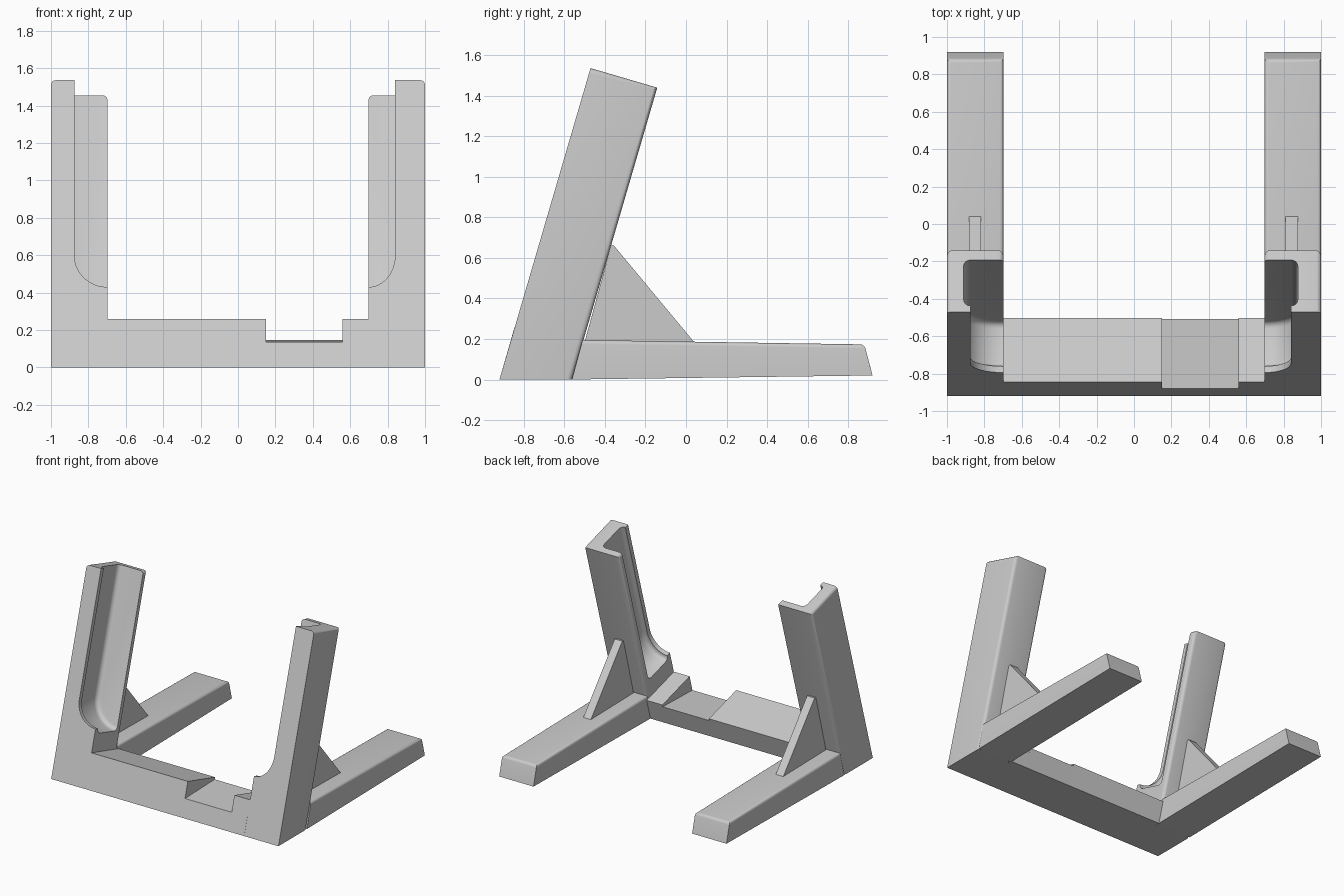
import bpy, bmesh, math
from mathutils import Vector

cube = bpy.data.objects.get("Cube")
if cube:
    bpy.data.objects.remove(cube, do_unlink=True)

grey = bpy.data.materials.new("light grey plastic")
grey.use_nodes = True
grey.diffuse_color = (0.6, 0.6, 0.6, 1)
grey.node_tree.nodes["Principled BSDF"].inputs["Base Color"].default_value = (0.6, 0.6, 0.6, 1)

LEAN = math.radians(16.3)
FRONT, DEPTH, LENGTH = -0.92, 0.343, 1.6
INNER = 0.698


def leaned(x, depth, along):
    """Point in the leaning frame of the posts, from the front bottom edge."""
    return Vector((x,
                   FRONT + depth * math.cos(LEAN) + along * math.sin(LEAN),
                   along * math.cos(LEAN) - depth * math.sin(LEAN)))


def prism(name, start, end, radius=0, rounded=None):
    """Solid between two matching outlines, with chosen edges rounded."""
    bm = bmesh.new()
    a = [bm.verts.new(p) for p in start]
    b = [bm.verts.new(p) for p in end]
    bm.faces.new(a)
    bm.faces.new(b[::-1])
    n = len(a)
    for i in range(n):
        j = (i + 1) % n
        bm.faces.new((a[j], a[i], b[i], b[j]))
    bmesh.ops.recalc_face_normals(bm, faces=bm.faces)
    if rounded:
        edges = [e for e in bm.edges if rounded(*(v.co for v in e.verts))]
        bmesh.ops.bevel(bm, geom=edges, offset=radius, segments=4,
                        profile=0.5, affect='EDGES', clamp_overlap=True)
    mesh = bpy.data.meshes.new(name)
    bm.to_mesh(mesh)
    bm.free()
    mesh.materials.append(grey)
    obj = bpy.data.objects.new(name, mesh)
    bpy.context.collection.objects.link(obj)
    return obj


def side_prism(name, profile, x0, x1, radius=0, rounded=None):
    return prism(name, [(x0, y, z) for y, z in profile],
                 [(x1, y, z) for y, z in profile], radius, rounded)


def activate(obj):
    bpy.ops.object.select_all(action='DESELECT')
    obj.select_set(True)
    bpy.context.view_layer.objects.active = obj


def smooth(obj):
    activate(obj)
    bpy.ops.object.shade_smooth_by_angle(angle=math.radians(35))


def cut(obj, cutter):
    cutter.hide_render = True
    activate(obj)
    mod = obj.modifiers.new("pocket", 'BOOLEAN')
    mod.operation = 'DIFFERENCE'
    mod.solver = 'EXACT'
    mod.object = cutter
    bpy.ops.object.modifier_apply(modifier=mod.name)
    bpy.data.objects.remove(cutter, do_unlink=True)


def pocket(name, side, wall, grow, d0, d1, radius=0):
    """Channel cutter: open to the top and inside, with a curved lower corner."""
    rx, rz, centre = wall - INNER + grow, 0.177 + grow, 0.625
    outline = [(0.5, 1.8), (0.5, centre - rz)]
    for i in range(17):
        t = math.radians(90) * i / 16
        outline.append((INNER + rx * math.sin(t), centre - rz * math.cos(t)))
    outline.append((wall + grow, 1.8))
    ends = [[leaned(side * x, d, s) for x, s in outline] for d in (d0, d1)]

    def depth(p):
        return (p.y - FRONT) * math.cos(LEAN) - p.z * math.sin(LEAN)

    def rim(p, q):
        return any(abs(depth(p) - d) < 1e-4 and abs(depth(q) - d) < 1e-4 for d in (d0, d1))
    return prism(name, ends[0], ends[1], radius, rim if radius else None)


# Leaning profile shared by the posts
corners = [leaned(0, 0, 0), leaned(0, 0, LENGTH), leaned(0, DEPTH, LENGTH)]
base_back = FRONT + DEPTH / math.cos(LEAN)
post_profile = [(p.y, p.z) for p in corners] + [(base_back, 0)]


def post_edge(p, q):
    high = min(p.z, q.z) > 1
    along_x = abs(p.x - q.x) > 0.1
    on_back = abs(p.z - q.z) > 1 and max(p.y, q.y) > -0.3
    return (high and not along_x) or on_back


def foot_edge(p, q):
    return min(p.z, q.z) > 0.1 and max(p.y, q.y) > 0.5


foot_profile = [(base_back, 0), (-0.51, 0.195), (0.88, 0.173), (0.92, 0.02)]
brace_profile = [(-0.37, 0.66), (-0.355, 0.66), (0.04, 0.185), (-0.5, 0.185)]

for side, label, wall, brace_x in ((1, "left", 0.84, 0.843), (-1, "right", 0.875, 0.85)):
    x0, x1 = side * INNER, side

    # Post with an undercut channel
    post = side_prism(label + "_post", post_profile, x0, x1, 0.025, post_edge)
    cut(post, pocket("channel_opening", side, wall, 0, -0.1, 0.1))
    cut(post, pocket("channel_cavity", side, wall, 0.036, 0.035, 0.29, 0.035))
    smooth(post)

    # Foot
    smooth(side_prism(label + "_foot", foot_profile, x0, x1, 0.02, foot_edge))

    # Triangular brace
    side_prism(label + "_brace", brace_profile,
               side * brace_x - 0.033, side * brace_x + 0.033)

# Front crossbar in three lengths, the middle one lowered as a notch
bar_profile = [(FRONT, 0), (-0.845, 0.26), (-0.503, 0.163), (-0.55, 0)]
notch_profile = [(FRONT, 0), (-0.88, 0.137), (-0.507, 0.147), (-0.55, 0)]
side_prism("long_crossbar", bar_profile, -INNER, 0.15)
side_prism("notch_crossbar", notch_profile, 0.15, 0.56)
side_prism("short_crossbar", bar_profile, 0.56, INNER)
